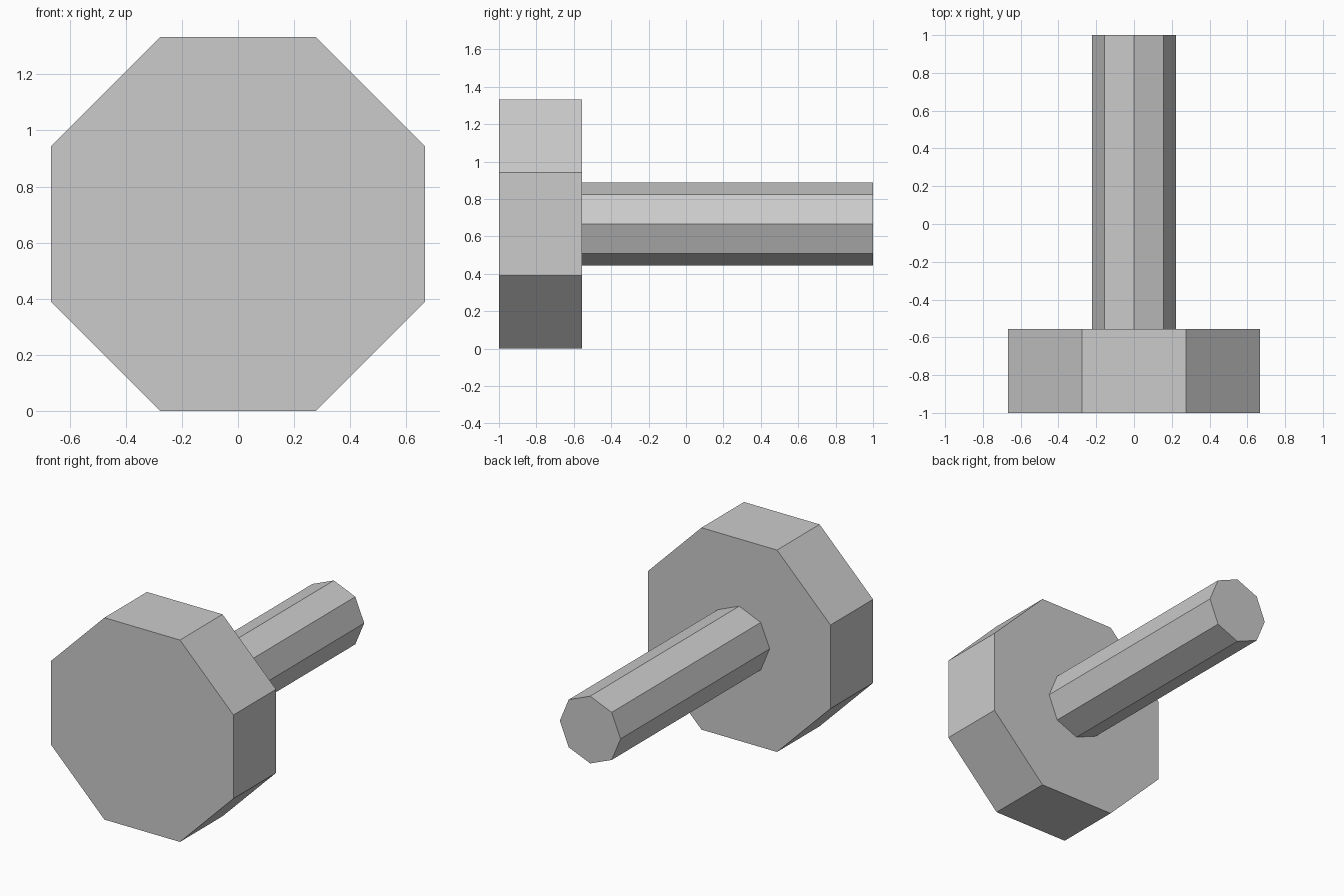
import bpy
from math import pi, cos

if "Cube" in bpy.data.objects:
    bpy.data.objects.remove(bpy.data.objects["Cube"], do_unlink=True)

# Single plain grey
grey = bpy.data.materials.new("light_grey")
grey.use_nodes = True
colour = (0.6, 0.6, 0.6, 1)
grey.diffuse_color = colour
grey.node_tree.nodes["Principled BSDF"].inputs["Base Color"].default_value = colour

AXIS_Z = 0.6667    # height of the shared axis
JOIN_Y = -0.5556   # where the shaft meets the head


def octagonal_bar(name, radius, y_start, y_end, twist=0):
    """Eight-sided prism lying along y, turned by twist about its own axis."""
    bpy.ops.mesh.primitive_cylinder_add(
        vertices=8, radius=radius, depth=y_end - y_start,
        location=(0, (y_start + y_end) / 2, AXIS_Z), rotation=(pi / 2, twist, 0))
    bar = bpy.context.object
    bar.name = name
    bar.data.materials.append(grey)
    return bar


# Wide head with flats at top, bottom and sides
octagonal_bar("head", AXIS_Z / cos(pi / 8), -1, JOIN_Y, twist=pi / 8)

# Narrow shaft with corners at top, bottom and sides
octagonal_bar("shaft", 0.2222, JOIN_Y, 1)
